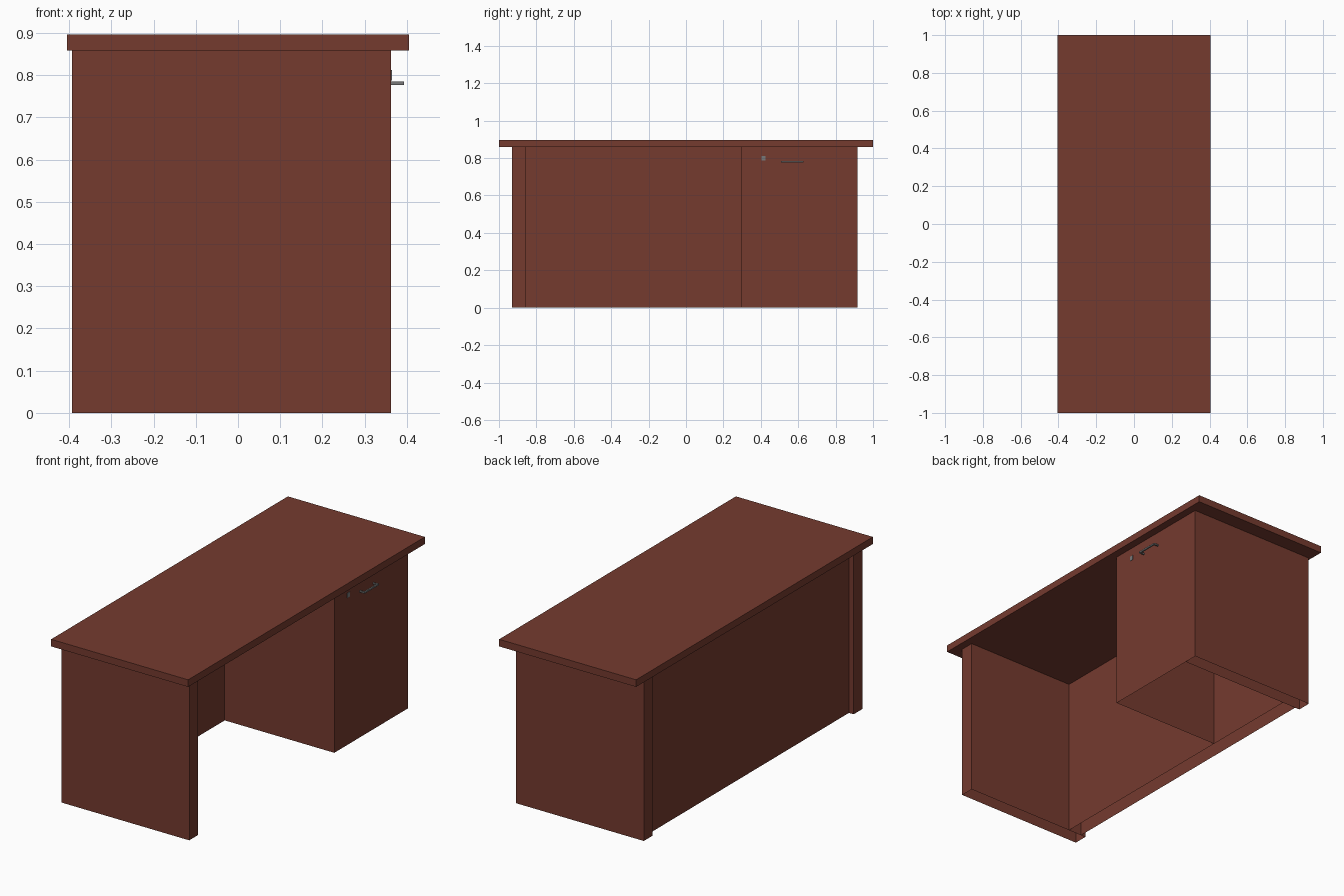
import bpy, bmesh

if "Cube" in bpy.data.objects:
    bpy.data.objects.remove(bpy.data.objects["Cube"])


def material(name, rgb):
    m = bpy.data.materials.new(name)
    m.diffuse_color = (*rgb, 1.0)
    m.use_nodes = True
    m.node_tree.nodes["Principled BSDF"].inputs["Base Color"].default_value = m.diffuse_color
    return m


WOOD = material("reddish_brown_wood", (0.178, 0.043, 0.028))
METAL = material("grey_metal", (0.19, 0.19, 0.19))


def finish(name, bm, mat):
    me = bpy.data.meshes.new(name)
    bm.to_mesh(me)
    bm.free()
    ob = bpy.data.objects.new(name, me)
    bpy.context.collection.objects.link(ob)
    me.materials.append(mat)
    return ob


def box(name, xr, yr, zr, mat, drop=()):
    """Box from ranges; drop lists the face directions left open."""
    bm = bmesh.new()
    bmesh.ops.create_cube(bm, size=1.0)
    for v in bm.verts:
        for i, (lo, hi) in enumerate((xr, yr, zr)):
            v.co[i] = lo if v.co[i] < 0 else hi
    bm.normal_update()
    gone = [f for f in bm.faces
            if any(f.normal[axis] * sign > 0.9 for axis, sign in drop)]
    bmesh.ops.delete(bm, geom=gone, context='FACES')
    return finish(name, bm, mat)


OPEN_ENDS = [(2, 1), (2, -1)]          # hollow panels, open above and below
FRONT, BACK, TOP = 0.363, -0.393, 0.858

# Table top
box("table_top", (-0.405, 0.405), (-1, 1), (TOP, 0.896), WOOD)

# End panels
for name, yr in (("left_end_panel", (-0.93, -0.855)),
                 ("right_end_panel", (0.843, 0.918))):
    box(name, (BACK, FRONT), yr, (0, TOP), WOOD, OPEN_ENDS)

# Back panel, set in slightly from the end panels
box("back_panel", (-0.365, -0.285), (-0.855, 0.843), (0, TOP), WOOD,
    OPEN_ENDS + [(1, 1), (1, -1)])

# Cabinet: a thin door and inner side, open underneath
box("cabinet", (-0.285, FRONT), (0.295, 0.843), (0, TOP), WOOD,
    OPEN_ENDS + [(0, -1), (1, 1)])

# Door handle: U-shaped bar
t = 0.008
outer = [(FRONT, 0.508), (0.393, 0.508), (0.393, 0.628), (FRONT, 0.628)]
inner = [(FRONT, 0.628 - t), (0.393 - t, 0.628 - t),
         (0.393 - t, 0.508 + t), (FRONT, 0.508 + t)]
bm = bmesh.new()
face = bm.faces.new([bm.verts.new((x, y, 0.777)) for x, y in outer + inner])
ext = bmesh.ops.extrude_face_region(bm, geom=[face])
for v in ext["geom"]:
    if isinstance(v, bmesh.types.BMVert):
        v.co.z = 0.785
bmesh.ops.recalc_face_normals(bm, faces=bm.faces[:])
finish("door_handle", bm, METAL)

# Lock plate
box("lock_plate", (FRONT, FRONT + 0.002), (0.404, 0.425), (0.787, 0.812), METAL)
